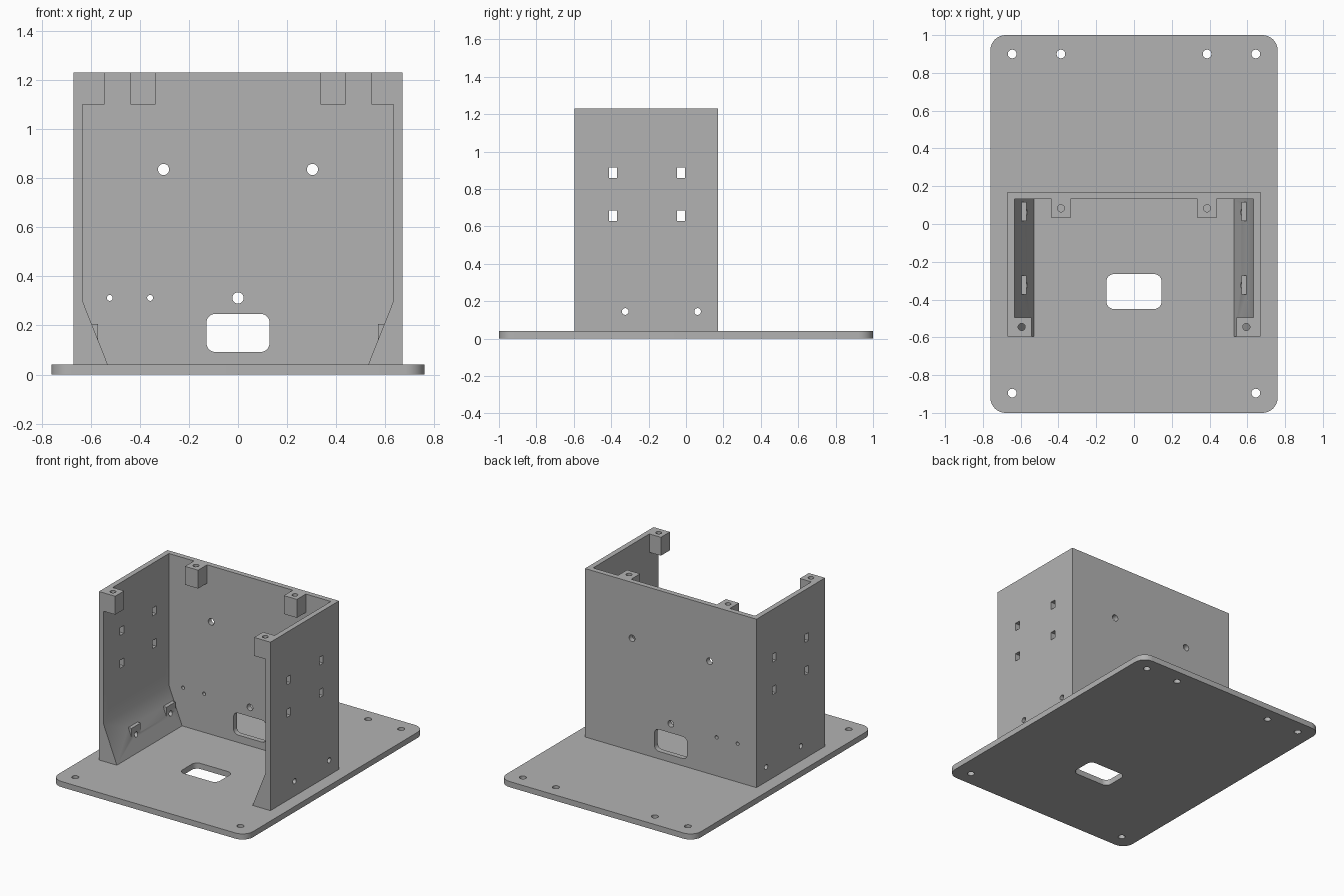
import bpy, bmesh, math

if "Cube" in bpy.data.objects:
    bpy.data.objects.remove(bpy.data.objects["Cube"])

grey = bpy.data.materials.new("plain grey")
grey.diffuse_color = (0.45, 0.45, 0.45, 1)
grey.use_nodes = True
grey.node_tree.nodes["Principled BSDF"].inputs["Base Color"].default_value = grey.diffuse_color


def rect(u0, u1, v0, v1):
    return [(u0, v0), (u1, v0), (u1, v1), (u0, v1)]


def rounded(u0, u1, v0, v1, r, n=8):
    pts = []
    corners = [(u1 - r, v1 - r), (u0 + r, v1 - r), (u0 + r, v0 + r), (u1 - r, v0 + r)]
    for k, (cu, cv) in enumerate(corners):
        for i in range(n + 1):
            a = math.pi / 2 * (k + i / n)
            pts.append((cu + r * math.cos(a), cv + r * math.sin(a)))
    return pts


def circle(u, v, r, n=28):
    return [(u + r * math.cos(2 * math.pi * i / n), v + r * math.sin(2 * math.pi * i / n))
            for i in range(n)]


def solid(name, prisms):
    """Object made of prisms (outline, axis, low, high)."""
    place = {"z": lambda u, v, w: (u, v, w),
             "y": lambda u, v, w: (u, w, v),
             "x": lambda u, v, w: (w, u, v)}
    bm = bmesh.new()
    for pts, axis, lo, hi in prisms:
        a = [bm.verts.new(place[axis](u, v, lo)) for u, v in pts]
        b = [bm.verts.new(place[axis](u, v, hi)) for u, v in pts]
        bm.faces.new(a)
        bm.faces.new(b[::-1])
        for i in range(len(pts)):
            j = (i + 1) % len(pts)
            bm.faces.new((a[i], b[i], b[j], a[j]))
    bmesh.ops.recalc_face_normals(bm, faces=bm.faces[:])
    me = bpy.data.meshes.new(name)
    bm.to_mesh(me)
    bm.free()
    me.materials.append(grey)
    ob = bpy.data.objects.new(name, me)
    bpy.context.collection.objects.link(ob)
    return ob


def cut(target, cutter):
    mod = target.modifiers.new("cut", "BOOLEAN")
    mod.operation = "DIFFERENCE"
    mod.solver = "EXACT"
    mod.object = cutter
    bpy.ops.object.select_all(action="DESELECT")
    bpy.context.view_layer.objects.active = target
    target.select_set(True)
    bpy.ops.object.modifier_apply(modifier="cut")
    bpy.data.objects.remove(cutter)


# Base plate with mounting holes and cable opening
base = solid("base_plate", [(rounded(-0.76, 0.76, -1, 1, 0.08), "z", 0, 0.04)])
holes = [(rounded(-0.146, 0.146, -0.45, -0.265, 0.04), "z", -0.1, 0.1)]
for s in (-1, 1):
    for x, y in ((0.645, 0.9), (0.387, 0.9), (0.645, -0.895)):
        holes.append((circle(s * x, y, 0.023), "z", -0.1, 0.1))
cut(base, solid("base_holes", holes))

# Inner cavity, leaving sloped feet along the side walls
half = [(0.53, -0.1), (0.53, 0.04), (0.633, 0.3), (0.633, 1.5)]
cavity = solid("cavity", [(half + [(-x, z) for x, z in half[::-1]], "y", -0.9, 0.133)])

# Material kept inside the cavity: top screw tabs and lower bosses
keep = []
for s in (-1, 1):
    def span(a, b):
        return sorted((s * a, s * b))
    keep.append((rect(*span(0.543, 0.8), -1.0, -0.495), "z", 1.10, 1.6))
    keep.append((rect(*span(0.335, 0.437), 0.033, 0.3), "z", 1.10, 1.6))
    for y in (-0.323, 0.066):
        keep.append((rect(*span(0.57, 0.8), y - 0.051, y + 0.051), "z", 0.1, 0.205))
cut(cavity, solid("kept_tabs", keep))

# Three-sided housing
housing = solid("housing", [(rect(-0.67, 0.67, -0.595, 0.17), "z", 0.04, 1.23)])
cut(housing, cavity)

# Back wall openings
back = [(rounded(-0.128, 0.128, 0.092, 0.247, 0.035), "y", 0.08, 0.3)]
for x, z, r in ((-0.303, 0.835, 0.023), (0.303, 0.835, 0.023), (0, 0.312, 0.023),
                (-0.522, 0.312, 0.012), (-0.358, 0.312, 0.012)):
    back.append((circle(x, z, r), "y", 0.08, 0.3))
cut(housing, solid("back_holes", back))

# Side wall slots and screw holes, through both walls
side = []
for y in (-0.39, -0.027):
    for z in (0.886, 0.656):
        side.append((rect(y - 0.021, y + 0.021, z - 0.028, z + 0.028), "x", -1, 1))
for y in (-0.325, 0.062):
    side.append((circle(y, 0.145, 0.018), "x", -1, 1))
cut(housing, solid("side_holes", side))

# Screw holes in the top tabs
cut(housing, solid("tab_holes", [(circle(s * x, y, 0.019), "z", 1.0, 1.4)
                                 for s in (-1, 1)
                                 for x, y in ((0.595, -0.545), (0.387, 0.083))]))

for ob in (base, housing):
    bpy.ops.object.select_all(action="DESELECT")
    bpy.context.view_layer.objects.active = ob
    ob.select_set(True)
    bpy.ops.object.shade_smooth_by_angle(angle=math.radians(30))
